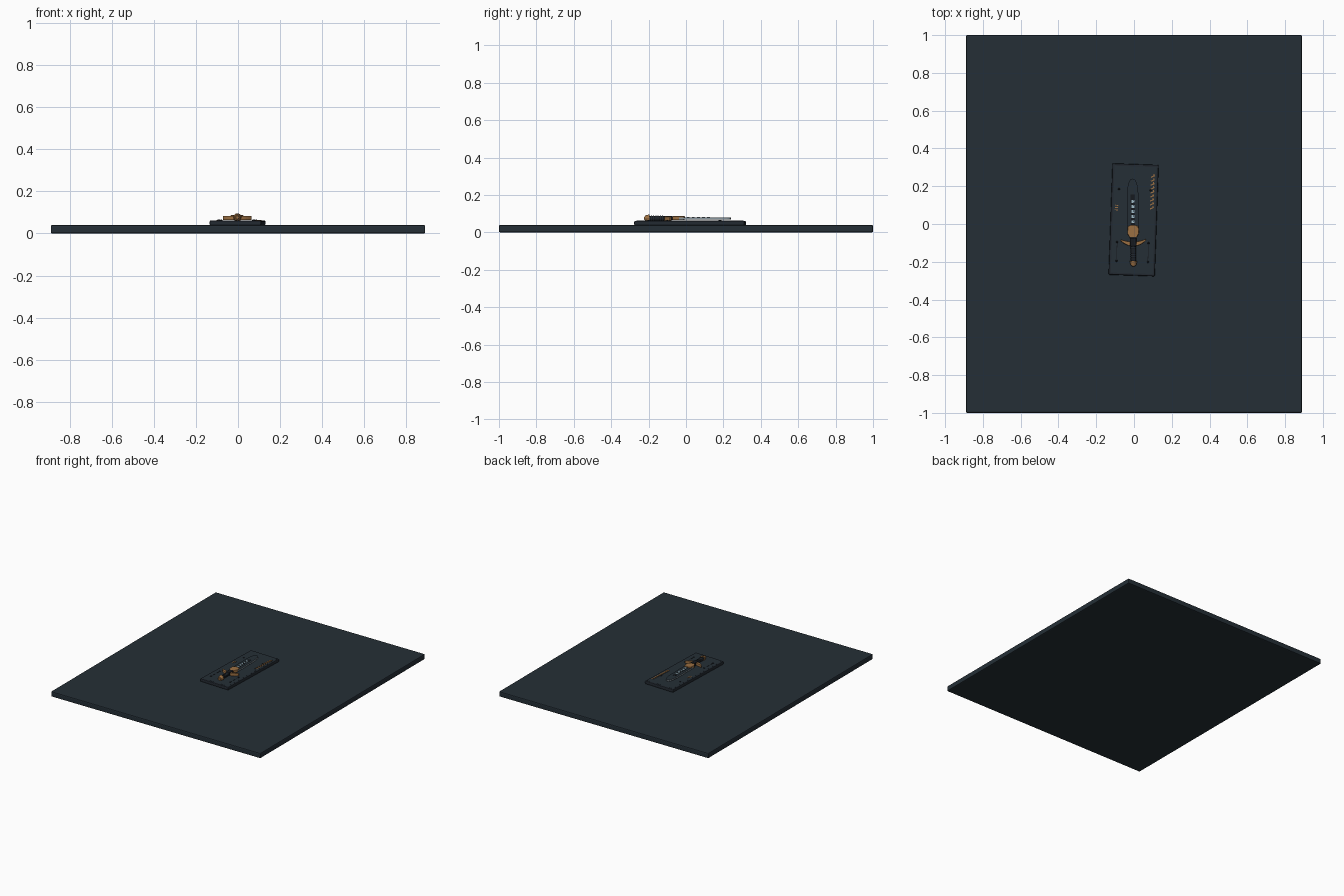
import bpy, bmesh
from math import radians, sin, cos, pi
from mathutils import Matrix, Vector

cube = bpy.data.objects.get("Cube")
if cube:
    bpy.data.objects.remove(cube, do_unlink=True)


def material(name, rgb):
    m = bpy.data.materials.new(name)
    m.use_nodes = True
    m.diffuse_color = (*rgb, 1)
    m.node_tree.nodes["Principled BSDF"].inputs["Base Color"].default_value = (*rgb, 1)
    return m


SLATE = material("slate", (0.018, 0.028, 0.037))
DARK = material("dark_stone", (0.016, 0.022, 0.030))
BLACK = material("black_leather", (0.008, 0.010, 0.013))
BRONZE = material("bronze", (0.33, 0.16, 0.055))
STEEL = material("steel", (0.25, 0.31, 0.35))
GLOW = material("pale_blue", (0.36, 0.52, 0.60))

# Plinth and blade lie at slightly different angles
PLINTH = Matrix.Translation((-0.002, 0.022, 0)) @ Matrix.Rotation(radians(-2), 4, 'Z')
SWORD = Matrix.Translation((-0.005, 0, 0)) @ Matrix.Rotation(radians(0.6), 4, 'Z')
FLAT = Matrix()


def finish(name, bm, mats, frame=FLAT, bevel=0):
    bmesh.ops.recalc_face_normals(bm, faces=bm.faces)
    me = bpy.data.meshes.new(name)
    bm.to_mesh(me)
    bm.free()
    ob = bpy.data.objects.new(name, me)
    bpy.context.collection.objects.link(ob)
    for m in mats:
        me.materials.append(m)
    ob.matrix_world = frame
    if bevel:
        mod = ob.modifiers.new("Bevel", 'BEVEL')
        mod.width, mod.segments = bevel, 2
    return ob


def box(name, loc, size, mat, frame=FLAT, bevel=0, turn=0):
    bm = bmesh.new()
    bmesh.ops.create_cube(bm, size=1, matrix=Matrix.Diagonal((*size, 1)))
    place = Matrix.Translation(loc) @ Matrix.Rotation(radians(turn), 4, 'Z')
    return finish(name, bm, [mat], frame @ place, bevel)


def cylinder(name, loc, r1, r2, depth, mat, frame=FLAT, along_y=False, sides=16):
    bm = bmesh.new()
    bmesh.ops.create_cone(bm, cap_ends=True, segments=sides, radius1=r1, radius2=r2, depth=depth)
    rot = Matrix.Rotation(radians(-90 if along_y else 0), 4, 'X')
    return finish(name, bm, [mat], frame @ Matrix.Translation(loc) @ rot)


def plate(name, outline, z, height, mat, frame=FLAT, bevel=0):
    bm = bmesh.new()
    base = bm.faces.new([bm.verts.new((x, y, z)) for x, y in outline])
    ext = bmesh.ops.extrude_face_region(bm, geom=[base])
    bmesh.ops.translate(bm, vec=(0, 0, height),
                        verts=[v for v in ext["geom"] if isinstance(v, bmesh.types.BMVert)])
    return finish(name, bm, [mat], frame, bevel)


# Base slab and tilted plinth
box("base_slab", (0, 0, 0.02), (1.78, 2, 0.04), SLATE, bevel=0.007)
box("plinth", (0, 0, 0.05), (0.245, 0.59, 0.024), DARK, PLINTH, 0.006)
box("plinth_top", (0, 0, 0.0615), (0.222, 0.566, 0.002), SLATE, PLINTH)

# Rivets and thin inlaid lines on the plinth
for side in (-1, 1):
    for i, y in enumerate((0.16, -0.12, -0.22)):
        cylinder(f"rivet_{side}_{i}", (side * 0.083, y, 0.064), 0.006, 0.004, 0.004, BLACK, PLINTH)
    box(f"inlay_line_{side}", (side * 0.083, -0.17, 0.063), (0.003, 0.09, 0.001), BLACK, PLINTH)

# Bronze marks: a slanted column on one side, three ticks on the other
for i in range(9):
    y = 0.065 + i * 0.021
    box(f"mark_bar_{i}", (0.094, y, 0.0635), (0.022, 0.006, 0.002), BRONZE, PLINTH, turn=25)
    box(f"mark_stem_{i}", (0.099, y + 0.006, 0.0635), (0.005, 0.013, 0.002), BRONZE, PLINTH)
for i in range(3):
    box(f"small_tick_{i}", (-0.093, 0.05 + i * 0.012, 0.0635), (0.018, 0.005, 0.002), BRONZE, PLINTH)

# Blade: dark flat with a bright ground edge
half = [(0.030, -0.04), (0.030, 0.15)]
half += [(0.030 * cos(a) ** 0.8, 0.15 + 0.09 * sin(a)) for a in (pi / 10 * k for k in range(1, 5))]
outline = half + [(0, 0.24)] + [(-x, y) for x, y in reversed(half)]
bm = bmesh.new()
mid = bm.faces.new([bm.verts.new((x, y, 0.074)) for x, y in outline])
bottom = mid.copy()
bmesh.ops.inset_region(bm, faces=[mid], thickness=0.006, depth=0)
bmesh.ops.translate(bm, vec=(0, 0, 0.005), verts=mid.verts)
bmesh.ops.translate(bm, vec=(0, 0, -0.006), verts=bottom.verts)
bmesh.ops.remove_doubles(bm, verts=bm.verts, dist=1e-5)
rim = [e for e in bm.edges if e.is_boundary]
bmesh.ops.bridge_loops(bm, edges=rim)
bm.normal_update()
for f in bm.faces:
    f.material_index = 0 if abs(f.normal.z) > 0.95 else 1
finish("blade", bm, [SLATE, STEEL], SWORD)

# Fuller with glowing glyphs
box("fuller", (0, 0.07, 0.0795), (0.022, 0.17, 0.001), BLACK, SWORD)
for i in range(5):
    y = 0.012 + i * 0.027
    box(f"glyph_{i}", (0, y, 0.0808), (0.016, 0.015, 0.002), GLOW, SWORD)
    box(f"glyph_cut_{i}", (0.003, y + 0.003, 0.082), (0.006, 0.004, 0.001), BLACK, SWORD)

# Collar where the blade meets the hilt
collar = [(0.018, -0.072), (0.031, -0.05), (0.028, -0.014), (0.012, -0.006)]
plate("collar", collar + [(-x, y) for x, y in reversed(collar)], 0.066, 0.021, BRONZE, SWORD, 0.004)

# Crossguard: arms sweeping toward the blade
steps = range(-8, 9)
lower = [(0.068 * t / 8, -0.118 + 0.030 * (t / 8) ** 2) for t in steps]
upper = [(0.068 * t / 8, -0.094 + 0.014 * (t / 8) ** 2) for t in reversed(steps)]
plate("crossguard", lower + upper, 0.064, 0.020, BRONZE, SWORD, 0.003)
box("guard_block", (0, -0.096, 0.077), (0.034, 0.046, 0.024), BLACK, SWORD, 0.004)

# Wrapped grip and pommel
cylinder("grip", (0, -0.145, 0.075), 0.013, 0.014, 0.11, BLACK, SWORD, True)
for i in range(6):
    cylinder(f"grip_ring_{i}", (0, -0.125 - i * 0.012, 0.075), 0.0148, 0.0148, 0.005, DARK, SWORD, True)
cylinder("pommel", (0, -0.208, 0.076), 0.014, 0.020, 0.024, BRONZE, SWORD, True, 12)
cylinder("pommel_cap", (0, -0.221, 0.076), 0.007, 0.011, 0.006, BRONZE, SWORD, True, 12)

bpy.context.view_layer.update()
